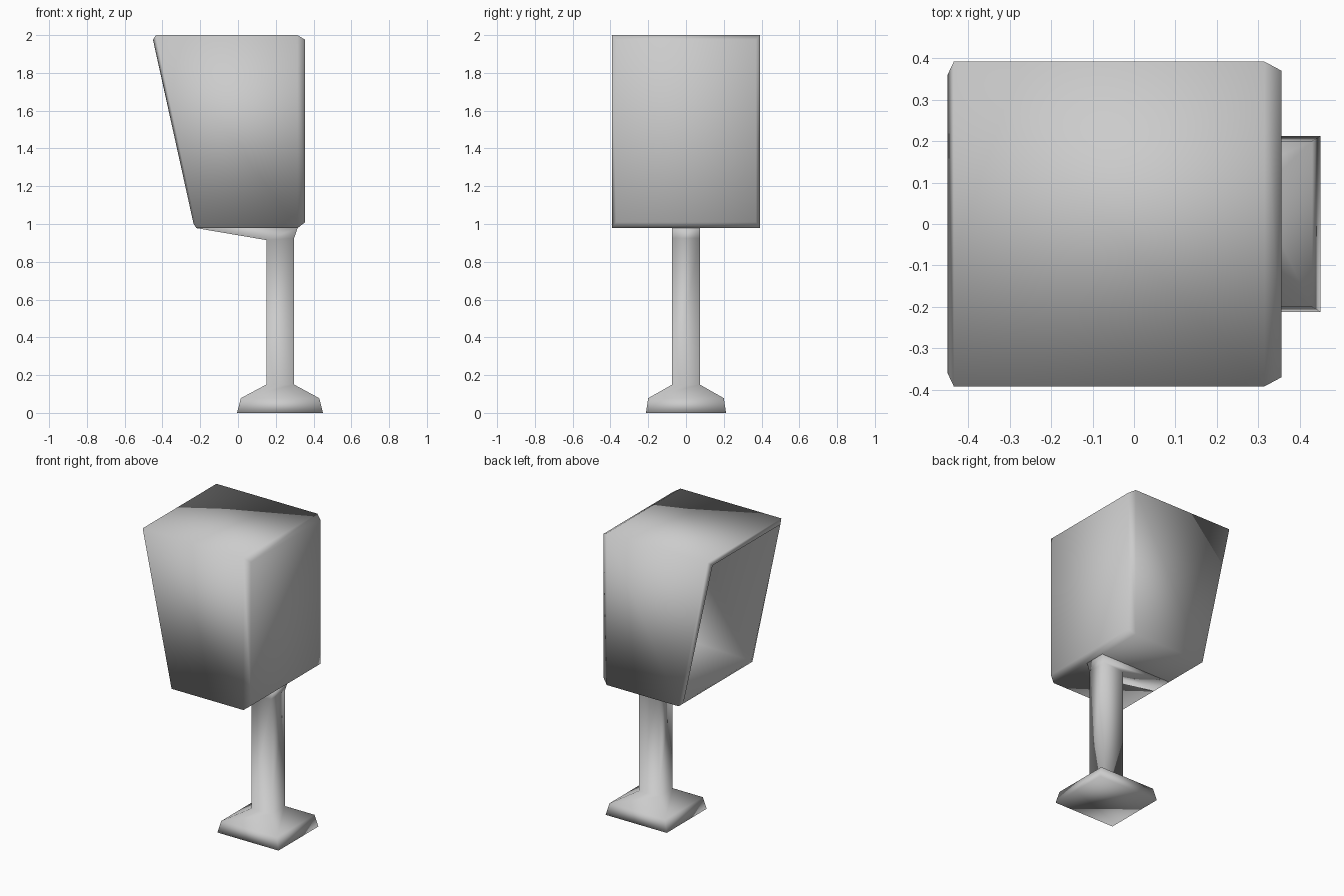
import bpy
import bmesh

if "Cube" in bpy.data.objects:
    bpy.data.objects.remove(bpy.data.objects["Cube"], do_unlink=True)

# Single plain grey finish
grey = bpy.data.materials.new("plain grey")
grey.use_nodes = True
colour = (0.6, 0.6, 0.6, 1)
grey.diffuse_color = colour
grey.node_tree.nodes["Principled BSDF"].inputs["Base Color"].default_value = colour


def loft(name, rings):
    """Skin a stack of four-cornered rings, cap both ends, shade smooth."""
    bm = bmesh.new()
    loops = [[bm.verts.new(p) for p in ring] for ring in rings]
    for a, b in zip(loops, loops[1:]):
        for i in range(4):
            j = (i + 1) % 4
            bm.faces.new((a[i], a[j], b[j], b[i]))
    bm.faces.new(loops[0][::-1])
    bm.faces.new(loops[-1])
    bmesh.ops.recalc_face_normals(bm, faces=bm.faces[:])
    for face in bm.faces:
        face.smooth = True
    mesh = bpy.data.meshes.new(name)
    bm.to_mesh(mesh)
    bm.free()
    mesh.materials.append(grey)
    obj = bpy.data.objects.new(name, mesh)
    bpy.context.collection.objects.link(obj)
    return obj


def upright_ring(x_top, x_bottom, half_y, z_bottom, z_top):
    return [(x_bottom, -half_y, z_bottom), (x_bottom, half_y, z_bottom),
            (x_top, half_y, z_top), (x_top, -half_y, z_top)]


def flat_ring(x_min, x_max, half_y, z_left, z_right):
    return [(x_min, -half_y, z_left), (x_max, -half_y, z_right),
            (x_max, half_y, z_right), (x_min, half_y, z_left)]


# Hollow box head: inner back wall, thin slanted lip, outer shell, chamfered end
loft("box_head", [
    upright_ring(0.31, 0.31, 0.35, 1.02, 1.96),
    upright_ring(-0.45, -0.235, 0.36, 1.0, 1.975),
    upright_ring(-0.435, -0.22, 0.392, 0.978, 2.0),
    upright_ring(0.315, 0.315, 0.392, 0.978, 2.0),
    upright_ring(0.356, 0.356, 0.37, 1.01, 1.975),
])

# Square post with a spreading foot and a bracket under the head
loft("post_and_foot", [
    flat_ring(-0.005, 0.45, 0.212, 0, 0),
    flat_ring(0.015, 0.43, 0.2, 0.078, 0.078),
    flat_ring(0.15, 0.297, 0.073, 0.15, 0.15),
    flat_ring(0.15, 0.297, 0.073, 0.915, 0.925),
    flat_ring(-0.22, 0.315, 0.073, 0.978, 0.978),
])
